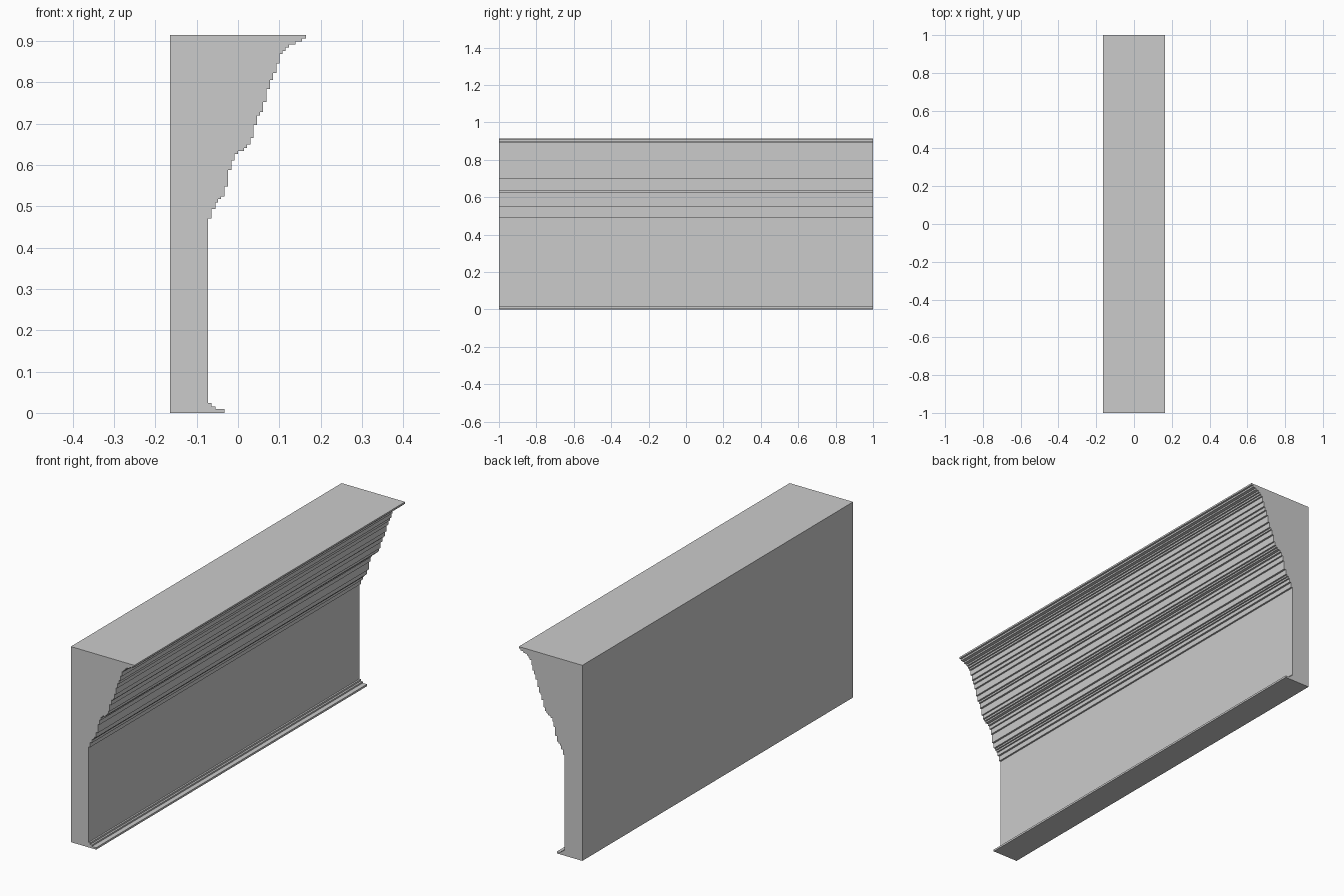
import bpy, bmesh

if "Cube" in bpy.data.objects:
    bpy.data.objects.remove(bpy.data.objects["Cube"])

HALF_LEN = 1.0
BACK = -0.164

# Stepped moulding, bottom to top: (face x, height where that step ends)
STEPS = [
    # foot
    (-0.033, 0.009), (-0.055, 0.016), (-0.064, 0.024),
    # plain wall face
    (-0.072, 0.470),
    # lower curve
    (-0.064, 0.493), (-0.055, 0.509), (-0.048, 0.517), (-0.041, 0.524),
    (-0.033, 0.548), (-0.024, 0.588), (-0.016, 0.611), (-0.009, 0.626),
    (0.000, 0.634),
    # upper curve
    (0.014, 0.641), (0.022, 0.649), (0.030, 0.665), (0.037, 0.697),
    (0.046, 0.720), (0.053, 0.728), (0.061, 0.752), (0.069, 0.784),
    (0.077, 0.806), (0.085, 0.822), (0.093, 0.845), (0.100, 0.868),
    # cornice lip
    (0.108, 0.876), (0.115, 0.884), (0.123, 0.891), (0.139, 0.898),
    (0.155, 0.906), (0.164, 0.914),
]


def stepped_profile(steps):
    """Turn the steps into a closed outline of right-angled corners."""
    outline = [(BACK, 0.0)]
    z = 0.0
    for x, top in steps:
        outline += [(x, z), (x, top)]
        z = top
    outline.append((BACK, z))
    return outline


def extrude_along_y(name, outline, half):
    bm = bmesh.new()
    face = bm.faces.new([bm.verts.new((x, -half, z)) for x, z in outline])
    ext = bmesh.ops.extrude_face_region(bm, geom=[face], use_keep_orig=True)
    moved = [g for g in ext["geom"] if isinstance(g, bmesh.types.BMVert)]
    bmesh.ops.translate(bm, verts=moved, vec=(0, 2 * half, 0))
    bmesh.ops.recalc_face_normals(bm, faces=bm.faces)
    mesh = bpy.data.meshes.new(name)
    bm.to_mesh(mesh)
    bm.free()
    obj = bpy.data.objects.new(name, mesh)
    bpy.context.collection.objects.link(obj)
    return obj


# Wall trim section
extrude_along_y("cornice_wall_trim", stepped_profile(STEPS), HALF_LEN)
